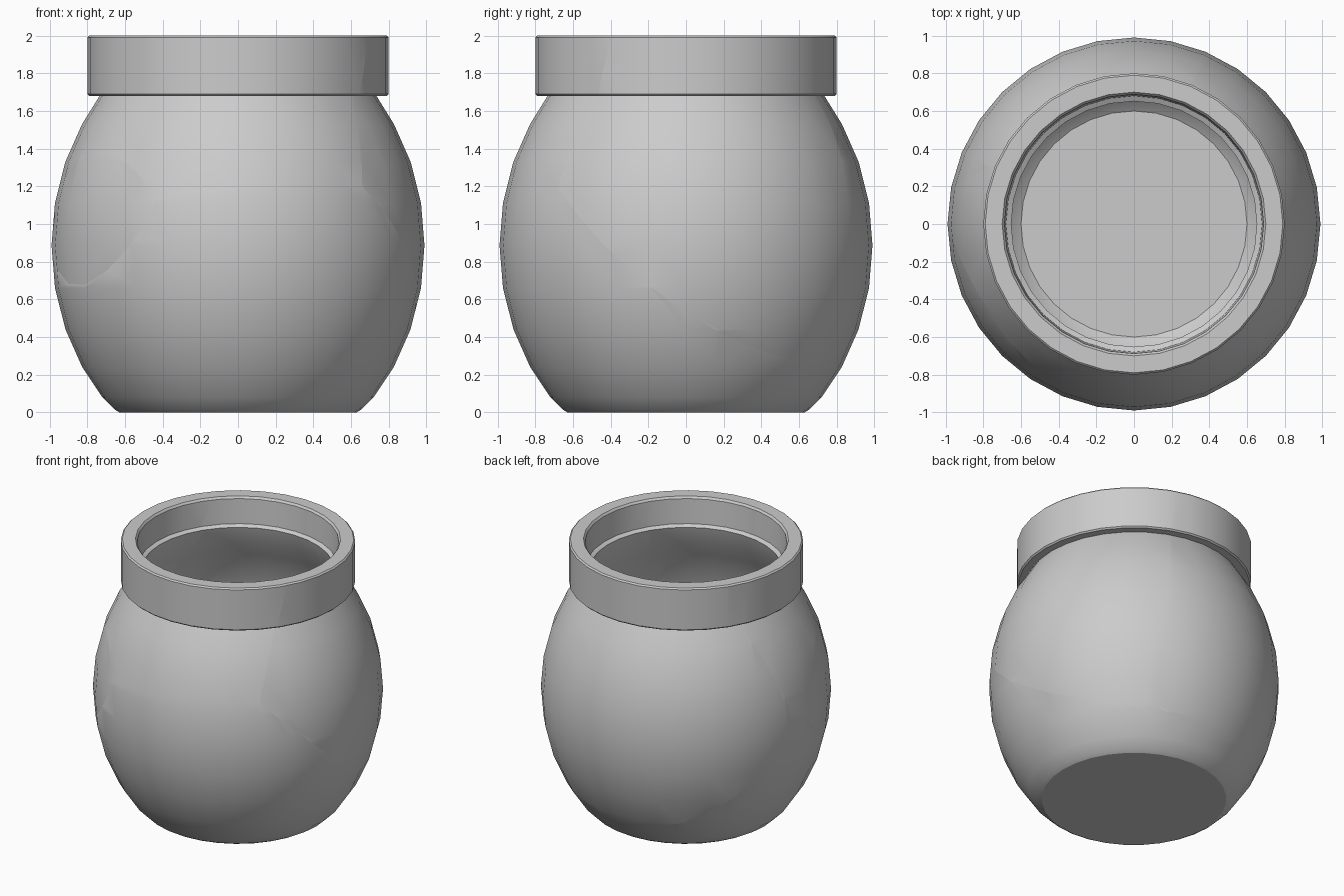
import bpy, bmesh, math
from mathutils import Vector

if "Cube" in bpy.data.objects:
    bpy.data.objects.remove(bpy.data.objects["Cube"])

SIDES = 32
MID_Z = 0.886


def belly(z, a, b):
    """Radius of the egg-shaped body at height z."""
    return (a * math.sqrt(1 - ((z - MID_Z) / b) ** 2), z)


# Closed wall profile: base, outer body, rim, inner lip, inner body, floor
ring_z = [0.08, 0.24, 0.44, 0.66, 0.886, 1.11, 1.33, 1.53]
profile = [(0, 0), (0.63, 0), (0.655, 0.015)]
profile += [belly(z, 0.99, 1.175) for z in ring_z]
profile += [(0.735, 1.68), (0.79, 1.68), (0.80, 1.69), (0.80, 1.99), (0.79, 2.0),
            (0.70, 2.0), (0.688, 1.985), (0.68, 1.80), (0.652, 1.785), (0.69, 1.66)]
profile += [belly(z, 0.94, 1.12) for z in reversed(ring_z[1:])]
profile += [(0.655, 0.10), (0.60, 0.06), (0, 0.06)]


def lathe():
    bm = bmesh.new()
    verts = [bm.verts.new((r, 0, z)) for r, z in profile]
    edges = [bm.edges.new(pair) for pair in zip(verts, verts[1:])]
    bmesh.ops.spin(bm, geom=verts + edges, cent=(0, 0, 0), axis=(0, 0, 1),
                   angle=math.tau, steps=SIDES, use_duplicate=False)
    bmesh.ops.remove_doubles(bm, verts=bm.verts, dist=1e-4)
    bmesh.ops.recalc_face_normals(bm, faces=bm.faces)
    return bm


# Each shard is the region where its own linear field (normal, offset) is largest
def field(k, x, y, z, c):
    return Vector((x, y, z)) * k, c * k


shards = {
    "shard_lower": field(1, 0, 0, 0, 0),
    "shard_front": field(1, -0.09, 0.15, 1, -1.04),
    "shard_right": field(0.81, 0.55, 0.75, 1, -1.05),
    "shard_back": field(0.75, -0.054, 1.24, 1, -1.14),
    "shard_left": field(1.45, -1, -0.54, 0.455, -1.41),
}

for name, (n, c) in shards.items():
    bm = lathe()
    for other, (n2, c2) in shards.items():
        if other == name:
            continue
        d, e = n - n2, c - c2
        cut = bmesh.ops.bisect_plane(
            bm, geom=bm.verts[:] + bm.edges[:] + bm.faces[:], dist=1e-5,
            plane_co=d * (-e / d.length_squared), plane_no=d, clear_inner=True)
        # Cap the broken wall
        rim = [g for g in cut["geom_cut"] if isinstance(g, bmesh.types.BMEdge) and g.is_boundary]
        if rim:
            bmesh.ops.triangle_fill(bm, edges=rim, use_beauty=True, use_dissolve=False, normal=-d)
    bmesh.ops.recalc_face_normals(bm, faces=bm.faces)
    mesh = bpy.data.meshes.new(name)
    bm.to_mesh(mesh)
    bm.free()
    ob = bpy.data.objects.new(name, mesh)
    bpy.context.collection.objects.link(ob)
    bpy.ops.object.select_all(action='DESELECT')
    ob.select_set(True)
    bpy.context.view_layer.objects.active = ob
    bpy.ops.object.shade_smooth_by_angle(angle=math.radians(30))
